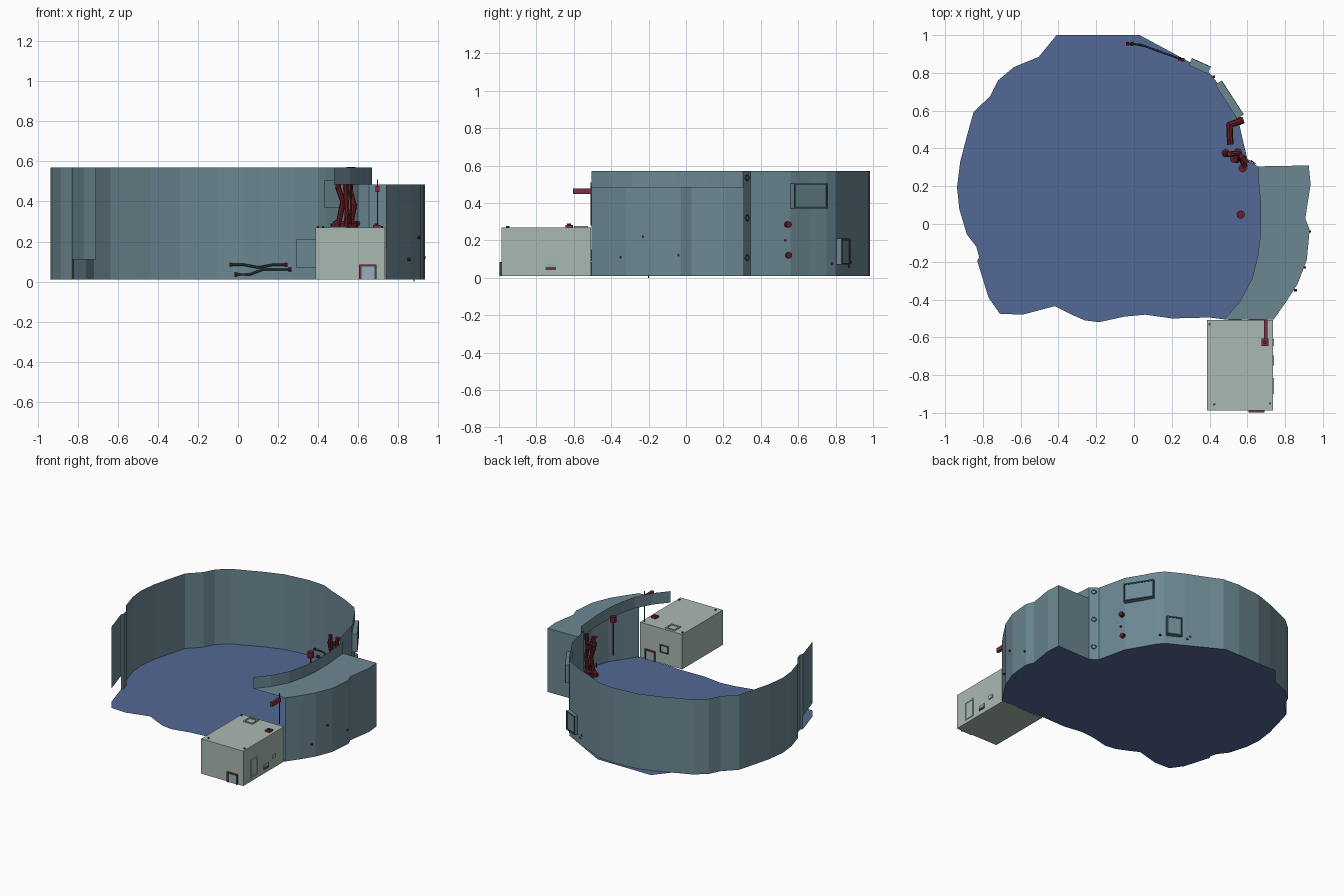
import bpy, bmesh, math
from mathutils import Vector, Matrix

if "Cube" in bpy.data.objects:
    bpy.data.objects.remove(bpy.data.objects["Cube"])


def mat(name, rgb):
    m = bpy.data.materials.new(name)
    m.diffuse_color = (*rgb, 1)
    m.use_nodes = True
    m.node_tree.nodes["Principled BSDF"].inputs["Base Color"].default_value = m.diffuse_color
    return m


WALL = mat("slate_wall", (0.15, 0.245, 0.29))
FLOOR = mat("blue_floor", (0.085, 0.14, 0.30))
PALE = mat("pale_green_grey", (0.40, 0.49, 0.44))
RED = mat("dark_red", (0.13, 0.013, 0.018))
WINE = mat("wine_red", (0.19, 0.03, 0.065))
TEAL = mat("dark_teal", (0.035, 0.07, 0.075))
GLASS = mat("light_blue_grey", (0.30, 0.44, 0.52))


def finish(name, bm, m):
    me = bpy.data.meshes.new(name)
    bm.to_mesh(me)
    bm.free()
    me.materials.append(m)
    ob = bpy.data.objects.new(name, me)
    bpy.context.collection.objects.link(ob)
    return ob


def sheet(name, pts, z, m):
    bm = bmesh.new()
    f = bm.faces.new([bm.verts.new((x, y, z)) for x, y in pts])
    bmesh.ops.triangulate(bm, faces=[f])
    return finish(name, bm, m)


def curtain(name, pts, z0, z1, m):
    bm = bmesh.new()
    rows = [(bm.verts.new((x, y, z0)), bm.verts.new((x, y, z1))) for x, y in pts]
    for a, b in zip(rows, rows[1:]):
        bm.faces.new((a[0], b[0], b[1], a[1]))
    return finish(name, bm, m)


def box(name, lo, hi, m):
    lo, hi = Vector(lo), Vector(hi)
    bm = bmesh.new()
    bmesh.ops.create_cube(bm, size=1)
    for v in bm.verts:
        v.co = Vector((v.co[i] + 0.5) * (hi - lo)[i] + lo[i] for i in range(3))
    return finish(name, bm, m)


def pipe(name, pts, r, m, sides=8):
    # round rod through each pair of points, with ball joints at the bends
    bm = bmesh.new()
    pts = [Vector(p) for p in pts]
    for a, b in zip(pts, pts[1:]):
        d = b - a
        t = Matrix.Translation((a + b) / 2) @ d.to_track_quat('Z', 'Y').to_matrix().to_4x4()
        bmesh.ops.create_cone(bm, cap_ends=True, segments=sides, radius1=r, radius2=r,
                              depth=d.length, matrix=t)
    for p in pts[1:-1]:
        bmesh.ops.create_icosphere(bm, subdivisions=1, radius=r * 1.1,
                                   matrix=Matrix.Translation(p))
    return finish(name, bm, m)


def frame(name, origin, u, v, w, h, t, depth, m):
    # rectangular frame lying in the plane u, v
    u, v, o = Vector(u).normalized(), Vector(v).normalized(), Vector(origin)
    n = u.cross(v)
    bm = bmesh.new()
    for u0, u1, v0, v1 in ((0, w, 0, t), (0, w, h - t, h), (0, t, t, h - t), (w - t, w, t, h - t)):
        r = bmesh.ops.create_cube(bm, size=1)
        for q in r["verts"]:
            a, b, c = q.co + Vector((0.5, 0.5, 0.5))
            q.co = o + u * (u0 + a * (u1 - u0)) + v * (v0 + b * (v1 - v0)) + n * c * depth
    return finish(name, bm, m)


# outlines, counter-clockwise seen from above
alcove = [(.74, -.505), (.80, -.42), (.865, -.32), (.915, -.19), (.93, -.03), (.907, .03),
          (.935, .21), (.925, .31)]
inner = [(.48, -.505), (.56, -.41), (.625, -.29), (.655, -.17), (.67, -.05), (.67, .11),
         (.66, .22), (.655, .305)]
right = [(.655, .305), (.60, .345), (.575, .45), (.55, .56), (.49, .66), (.44, .75), (.40, .80),
         (.28, .865)]
back = [(.115, .935), (.03, .975), (-.1, .985), (-.29, .965), (-.435, .915)]
left = [(-.504, .885), (-.637, .83), (-.72, .76), (-.76, .68), (-.85, .59), (-.885, .465),
        (-.92, .33), (-.937, .195), (-.925, .08), (-.885, -.055), (-.835, -.12), (-.82, -.175),
        (-.83, -.195)]
end = [(-.77, -.39), (-.71, -.475)]
front = [(-.59, -.48), (-.42, -.435), (-.33, -.48), (-.26, -.51), (-.185, -.52), (-.05, -.49),
         (.06, -.48), (.2, -.5), (.40, -.495), (.48, -.505)]

Z0, DECK, TOP = .01, .485, .57
sheet("floor", alcove + right + [(.03, 1.0), (-.41, 1.0)] + left + end + front, Z0, FLOOR)
curtain("main_wall", right + back + left, Z0, TOP, WALL)
curtain("raised_end_wall", left[-1:] + end, .11, TOP, WALL)
curtain("alcove_wall", alcove + right[:1], Z0, DECK, WALL)
curtain("alcove_top_band", inner, DECK, TOP, WALL)
sheet("alcove_roof", alcove + inner[::-1], DECK, WALL)

# window boxes standing out of the back right wall
for i, (a, b, z0, z1) in enumerate((((.39, .795), (.29, .84), .07, .21),
                                    ((.546, .557), (.43, .737), .37, .505))):
    a, b = Vector((*a, z0)), Vector((*b, z0))
    d = b - a
    n = Vector((d.y, -d.x, 0)).normalized()
    bm = bmesh.new()
    f = bm.faces.new([bm.verts.new(p) for p in (a, b, b + n * .038, a + n * .038)])
    r = bmesh.ops.extrude_face_region(bm, geom=[f])
    bmesh.ops.translate(bm, vec=(0, 0, z1 - z0),
                        verts=[g for g in r["geom"] if isinstance(g, bmesh.types.BMVert)])
    bmesh.ops.recalc_face_normals(bm, faces=bm.faces)
    finish(f"window_box_{i}", bm, WALL)
    frame(f"window_frame_{i}", a + n * .038, d, (0, 0, 1), d.length, z1 - z0, .01, .004, TEAL)

# entrance box with framed doors at both ends
X0, X1, Y0, Y1, H = .387, .735, -.987, -.507, .27
box("entrance_box", (X0, Y0, Z0), (X1, Y1, H), PALE)
for side, y, s in (("front", Y0, -1), ("back", Y1, 1)):
    ys = sorted((y, y + s * .005))
    box(f"{side}_door", (.615, ys[0], Z0), (.685, ys[1], .08), GLASS)
    ys = sorted((y, y + s * .011))
    box(f"{side}_door_post", (.605, ys[0], Z0), (.617, ys[1], .085), WINE)
    box(f"{side}_door_post_right", (.683, ys[0], Z0), (.692, ys[1], .085), TEAL)
    box(f"{side}_door_lintel", (.605, ys[0], .075), (.692, ys[1], .085), WINE)
frame("side_hatch_frame", (X1, -.9, .035), (0, 1, 0), (0, 0, 1), .085, .135, .009, .005, PALE)
frame("top_hatch_frame", (.46, -.6, H), (1, 0, 0), (0, 1, 0), .08, .075, .01, .006, PALE)
frame("back_hatch_frame", (.57, Y1, .09), (-1, 0, 0), (0, 0, 1), .07, .06, .008, .005, TEAL)
box("side_plate_upper", (X1, -.75, .058), (X1 + .006, -.695, .077), GLASS)
box("side_plate_lower", (X1, -.75, .042), (X1 + .006, -.695, .058), WINE)
box("side_vent", (X1, -.645, .085), (X1 + .007, -.61, .11), PALE)
box("roof_bolt_base", (.675, -.645, H), (.712, -.605, .282), WINE)
pipe("roof_bolt", [(.693, -.625, H), (.693, -.625, .29)], .01, RED)
for i, (x, y) in enumerate(((.425, -.955), (.72, -.95), (.40, -.53))):
    pipe(f"roof_knob_{i}", [(x, y, H), (x, y, .277)], .007, TEAL, 6)

# hanging bar at the front of the alcove
box("front_bar", (.688, -.605, .447), (.707, -.505, .478), WINE)
pipe("front_bar_post", [(.697, -.507, .28), (.697, -.507, .51)], .003, TEAL, 6)

# red pipework under the band
pipe("floor_elbow", [(.58, .55, .285), (.505, .525, .285), (.51, .42, .285)], .017, RED)
pipe("left_riser", [(.48, .37, .285), (.505, .37, .30), (.525, .37, .40), (.50, .37, .47),
                    (.505, .37, .56)], .014, RED)
pipe("right_riser", [(.59, .30, .285), (.565, .35, .30), (.58, .35, .38), (.56, .36, .46),
                     (.57, .36, .56)], .014, RED)
pipe("middle_riser", [(.535, .34, .20), (.545, .335, .34), (.535, .34, .52)], .013, RED)
for i, z in enumerate((.29, .50)):
    pipe(f"cross_pipe_{i}", [(.485, .37, z), (.55, .375, z), (.60, .32, z)], .013, RED)
for i, (x, y) in enumerate(((.485, .375), (.55, .38), (.575, .295), (.53, .345))):
    pipe(f"pipe_flange_{i}", [(x, y, .27), (x, y, .29)], .022, RED)
pipe("hanging_post", [(.565, .05, .28), (.565, .05, .56)], .006, RED)
pipe("hanging_post_cap", [(.565, .05, .53), (.565, .05, .572)], .022, RED, 12)

# wavy rails along the inside of the back wall
for i, (zs, x0, x1) in enumerate((((.083, .083, .07, .083, .083), -.035, .24),
                                  ((.035, .035, .06, .06, .06), -.01, .26))):
    pts = []
    for k, z in enumerate(zs):
        x = x0 + (x1 - x0) * k / 4
        pts.append((x, .965 - .36 * max(0, x - .02) - .01, z))
    pipe(f"back_rail_{i}", pts, .006, TEAL, 6)
    for k in (0, -1):
        p = Vector(pts[k])
        pipe(f"back_rail_end_{i}_{k + 1}", [p - Vector((.008, 0, 0)), p + Vector((.008, 0, 0))], .009, RED)

# rings and studs on the outside of the right wall
n = Vector((.04, .055, 0)).normalized()
for i, z in enumerate((.107, .32, .535)):
    bpy.ops.mesh.primitive_torus_add(major_segments=16, minor_segments=5, major_radius=.015,
                                     minor_radius=.003, location=(.63, .328, z),
                                     rotation=n.to_track_quat('Z', 'Y').to_euler())
    bpy.context.object.name = f"wall_ring_{i}"
    bpy.context.object.data.materials.append(TEAL)
pipe("wall_port", [(.545, .545, .12), (.572, .552, .12)], .017, RED, 10)
for i, (x, y, z) in enumerate(((.90, -.23, .22), (.893, -.21, .185), (.852, -.35, .11),
                               (.928, -.04, .12), (.557, .53, .2), (.42, .78, .075))):
    pipe(f"wall_stud_{i}", [(x - .005, y, z), (x + .01, y, z)], .007, RED, 6)
pipe("ground_pin", [(.88, -.20, 0), (.88, -.20, .04)], .003, TEAL, 6)
